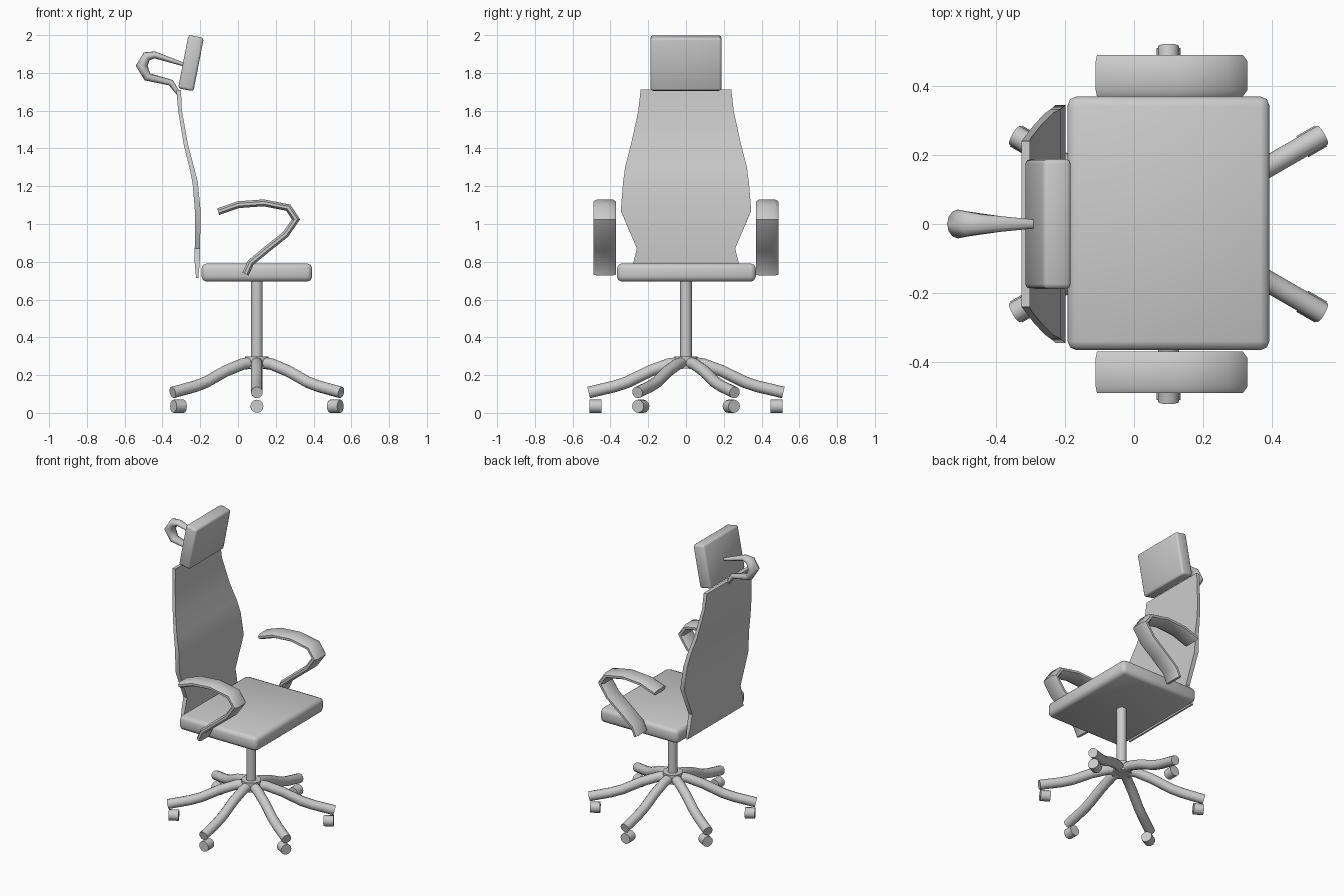
import bpy, bmesh, math
from mathutils import Vector, Matrix

if "Cube" in bpy.data.objects:
    bpy.data.objects.remove(bpy.data.objects["Cube"])

CX = 0.10          # column axis


def finish(name, bm, angle=35):
    bmesh.ops.recalc_face_normals(bm, faces=bm.faces)
    me = bpy.data.meshes.new(name)
    bm.to_mesh(me)
    bm.free()
    ob = bpy.data.objects.new(name, me)
    bpy.context.collection.objects.link(ob)
    bpy.ops.object.select_all(action='DESELECT')
    ob.select_set(True)
    bpy.context.view_layer.objects.active = ob
    bpy.ops.object.shade_smooth_by_angle(angle=math.radians(angle))
    return ob


def sweep(name, path, section, matrix=Matrix(), angle=35):
    """Sweep a (side, normal) section along an xz path of (x, z, half width, half thickness)."""
    bm = bmesh.new()
    pts = [Vector(p[:2]) for p in path]
    rings = []
    for i, (x, z, w, t) in enumerate(path):
        a = (pts[i] - pts[max(i - 1, 0)]).normalized()
        b = (pts[min(i + 1, len(pts) - 1)] - pts[i]).normalized()
        d = (a + b).normalized()
        k = 1 / max(d.dot(b if b.length else a), 0.6)      # mitre
        rings.append([bm.verts.new(matrix @ Vector((x - d.y * v * t * k, u * w, z + d.x * v * t * k)))
                      for u, v in section])
    n = len(section)
    for r, s in zip(rings, rings[1:]):
        for j in range(n):
            bm.faces.new((r[j], r[(j + 1) % n], s[(j + 1) % n], s[j]))
    bm.faces.new(rings[0])
    bm.faces.new(rings[-1])
    return finish(name, bm, angle)


def rounded_box(name, size, centre, bevel, tilt=0.0):
    bm = bmesh.new()
    bmesh.ops.create_cube(bm, size=1, matrix=Matrix.Diagonal((*size, 1)))
    bmesh.ops.bevel(bm, geom=bm.edges[:], offset=bevel, segments=2, profile=0.5, affect='EDGES')
    bm.transform(Matrix.Translation(centre) @ Matrix.Rotation(tilt, 4, 'Y'))
    return finish(name, bm, 60)


def cylinder(name, radius, depth, matrix, sides=16):
    bm = bmesh.new()
    bmesh.ops.create_cone(bm, cap_ends=True, segments=sides, radius1=radius, radius2=radius,
                          depth=depth, matrix=matrix)
    return finish(name, bm)


circle = [(math.cos(i * math.tau / 12), math.sin(i * math.tau / 12)) for i in range(12)]
square = [(-1, -1), (1, -1), (1, 1), (-1, 1)]
pad = [(-1, -.4), (-.7, -1), (.7, -1), (1, -.4), (1, .4), (.7, 1), (-.7, 1), (-1, .4)]

# seat cushion and headrest
rounded_box("seat", (0.585, 0.735, 0.096), (0.10, 0.002, 0.743), 0.026)
rounded_box("headrest", (0.083, 0.376, 0.288), (-0.249, 0, 1.852), 0.014, math.radians(11))

# curved backrest panel
sweep("backrest", [(-.216, .715, .30, .006), (-.216, .79, .28, .013), (-.215, .87, .26, .014),
                   (-.213, 1.07, .345, .015), (-.227, 1.22, .333, .014), (-.245, 1.3, .322, .012),
                   (-.276, 1.42, .291, .011), (-.307, 1.6, .252, .010), (-.314, 1.71, .24, .012)],
      square)

# tapered loop behind the headrest
sweep("headrest_loop", [(-.28, 1.842, .012, .009), (-.44, 1.895, .028, .018), (-.483, 1.888, .036, .023),
                        (-.510, 1.838, .042, .028), (-.480, 1.779, .036, .021),
                        (-.355, 1.748, .018, .016), (-.315, 1.69, .012, .011)], circle, angle=60)

# armrests, one per side
arm = [(.04, .735), (.067, .795), (.16, .872), (.252, .945), (.307, 1.025),
       (.265, 1.087), (.135, 1.112), (0, 1.102), (-.105, 1.065)]
for side, label in ((1, "left"), (-1, "right")):
    sweep("armrest_" + label, [(x, z, .06, .018) for x, z in arm], pad,
          Matrix.Translation((0, side * 0.43, 0)), angle=50)

# column and hub
cylinder("column", 0.031, 0.45, Matrix.Translation((CX, 0, 0.485)))
cylinder("hub", 0.062, 0.064, Matrix.Translation((CX, 0, 0.267)))

# six curved legs with rollers
leg = [(.02, .267), (.09, .258), (.19, .222), (.31, .163), (.38, .14), (.515, .108)]
for i in range(6):
    m = Matrix.Translation((CX, 0, 0)) @ Matrix.Rotation(math.radians(30 + 60 * i), 4, 'Z')
    sweep(f"leg_{i + 1}", [(x, z, .031, .031) for x, z in leg], circle, m)
    cylinder(f"roller_{i + 1}", 0.035, 0.062,
             m @ Matrix.Translation((0.479, 0, 0.035)) @ Matrix.Rotation(math.pi / 2, 4, 'Y'), 12)
